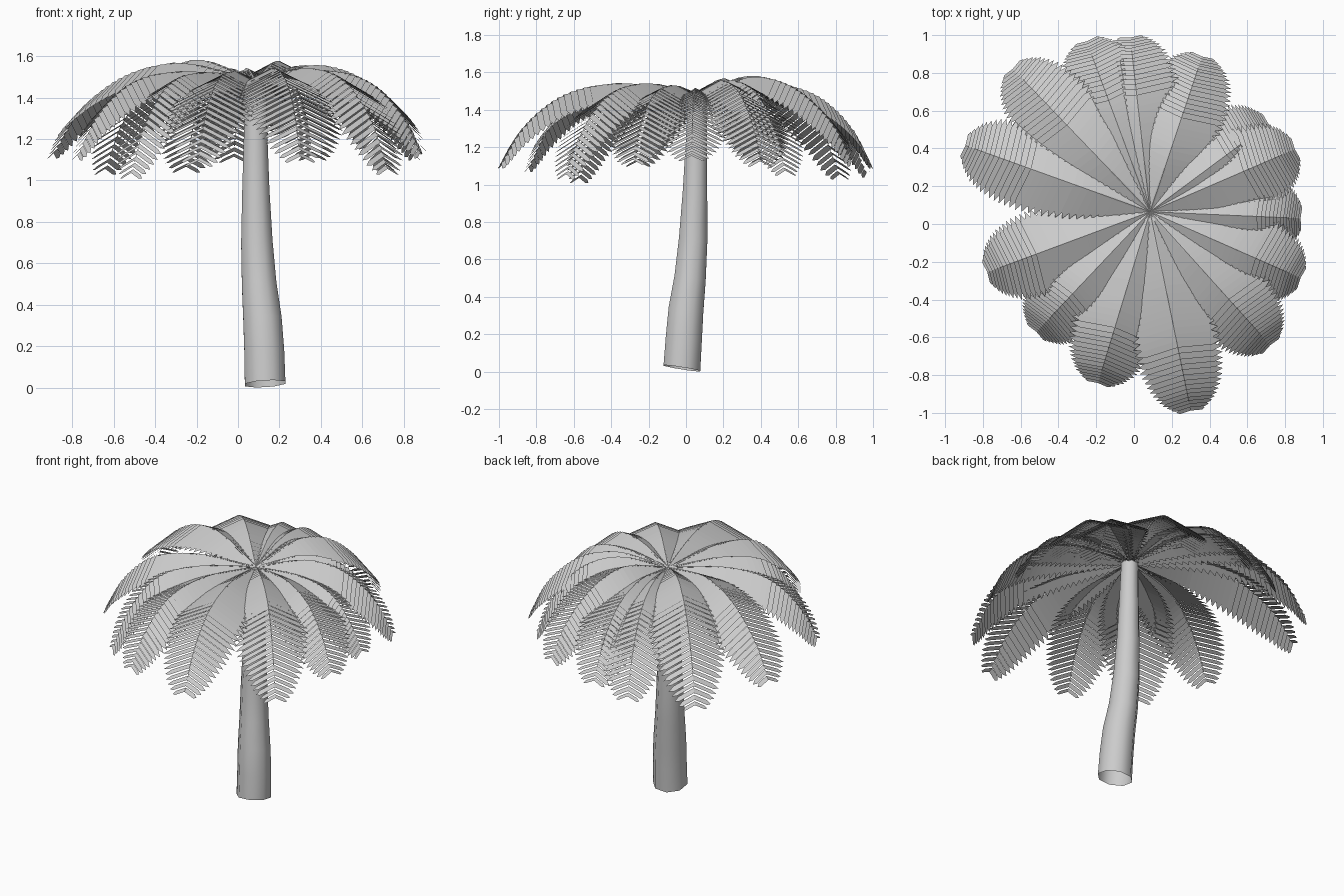
import bpy, bmesh, math
from mathutils import Vector

cube = bpy.data.objects.get("Cube")
if cube:
    bpy.data.objects.remove(cube)

grey = bpy.data.materials.new("plain_grey")
grey.use_nodes = True
colour = (0.6, 0.6, 0.6, 1)
grey.diffuse_color = colour
grey.node_tree.nodes["Principled BSDF"].inputs["Base Color"].default_value = colour


def finish(bm, name):
    mesh = bpy.data.meshes.new(name)
    bm.to_mesh(mesh)
    bm.free()
    mesh.materials.append(grey)
    obj = bpy.data.objects.new(name, mesh)
    bpy.context.collection.objects.link(obj)
    return obj


def lookup(table, t):
    """Smooth interpolation through (position, value) pairs."""
    for i in range(len(table) - 1):
        (a, u), (b, v) = table[i], table[i + 1]
        if t <= b:
            p = table[max(i - 1, 0)]
            q = table[min(i + 2, len(table) - 1)]
            m0 = (v - p[1]) / (b - p[0]) * (b - a)
            m1 = (q[1] - u) / (q[0] - a) * (b - a)
            f = (t - a) / (b - a)
            return (u * (2*f**3 - 3*f**2 + 1) + m0 * (f**3 - 2*f**2 + f)
                    + v * (3*f**2 - 2*f**3) + m1 * (f**3 - f**2))
    return table[-1][1]


# Trunk: leaning tapered tube with an open, slightly tilted foot
SIDES = 8
sections = [  # x, y, z, radius
    (.131, -.022, .018, .106), (.127, -.012, .17, .104), (.118, 0, .33, .1),
    (.102, .022, .5, .09), (.091, .038, .7, .082), (.086, .048, .95, .071),
    (.085, .055, 1.2, .062), (.085, .062, 1.48, .053)]
bm = bmesh.new()
rings = []
for x, y, z, r in sections:
    ring = []
    for k in range(SIDES):
        a = math.tau * (k + .5) / SIDES
        dx, dy = r * math.cos(a), r * math.sin(a)
        ring.append(bm.verts.new((x + dx, y + dy, z + .06 * dx - .16 * dy)))
    rings.append(ring)
for low, high in zip(rings, rings[1:]):
    for k in range(SIDES):
        n = (k + 1) % SIDES
        bm.faces.new((low[k], low[n], high[n], high[k]))
bm.faces.new(rings[-1])
trunk = finish(bm, "trunk")
bpy.context.view_layer.objects.active = trunk
trunk.select_set(True)
bpy.ops.object.shade_smooth_by_angle(angle=math.radians(50))
trunk.select_set(False)

# Fronds: arched rib with overlapping leaflets sloping down on both sides
HUB = Vector((.085, .065, 1.48))
LENGTH = [(0, .03), (.15, .11), (.35, .205), (.6, .258), (.8, .235),
          (.93, .16), (1, .06)]
SLOPE = math.radians(26)
LEAFLETS = 34


def frond(name, tip_x, tip_y, tip_z, peak):
    reach = Vector((tip_x - HUB.x, tip_y - HUB.y, 0))
    forward = reach.normalized()
    side = Vector((-forward.y, forward.x, 0))
    drop = tip_z - HUB.z
    arch = [(0, 0), (.15, peak * .5), (.3, peak * .92), (.42, peak),
            (.6, peak * .5), (.75, drop * .12), (.9, drop * .52), (1, drop)]

    def spine(t):
        return HUB + reach * t + Vector((0, 0, lookup(arch, t)))

    # Stations evenly spaced along the arc
    fine = [k / 300 for k in range(301)]
    lengths = [0]
    for a, b in zip(fine, fine[1:]):
        lengths.append(lengths[-1] + (spine(b) - spine(a)).length)
    stations, k = [], 0
    for i in range(LEAFLETS + 1):
        while k < 300 and lengths[k] < lengths[-1] * i / LEAFLETS:
            k += 1
        stations.append(fine[k])

    bm = bmesh.new()
    for t, u in zip(stations, stations[1:]):
        mid, step = (spine(t) + spine(u)) / 2, spine(u) - spine(t)
        step.z *= .45
        a, b = mid - step * .65, mid + step * .65
        w = lookup(LENGTH, t)
        for s in (1, -1):
            out = (side * s * math.cos(SLOPE) + forward * .1
                   - Vector((0, 0, math.sin(SLOPE)))) * w
            pts = [a, b, b + out * .78, mid + out, a + out * .78]
            if s > 0:
                pts.reverse()
            bm.faces.new([bm.verts.new(p) for p in pts])
    # Thin tapered rib under the leaflets
    last = None
    for t in stations[::4]:
        p, r = spine(t), .008 * (1 - .8 * t)
        ring = [bm.verts.new(p + o) for o in
                (side * r, Vector((0, 0, r * .5)), -side * r, Vector((0, 0, -r * 1.6)))]
        if last:
            for j in range(4):
                n = (j + 1) % 4
                bm.faces.new((last[j], ring[j], ring[n], last[n]))
        last = ring
    finish(bm, name)


tips = [  # tip x, y, z and height of the arch above the crown
    (.88, .03, 1.15, .035), (.85, .395, 1.12, .075), (.71, .53, 1.07, .075),
    (.36, .885, 1.12, .095), (-.02, .985, 1.11, .06), (-.25, .965, 1.06, .06),
    (-.64, .82, 1.05, .1), (-.89, .415, 1.13, .085), (-.775, -.255, 1.12, .045),
    (-.515, -.57, 1.03, .04), (-.19, -.84, 1.09, .045), (.30, -.985, 1.11, .06),
    (.72, -.64, 1.05, .06), (.88, -.285, 1.13, .05)]
for i, tip in enumerate(tips):
    frond(f"frond_{i + 1}", *tip)
